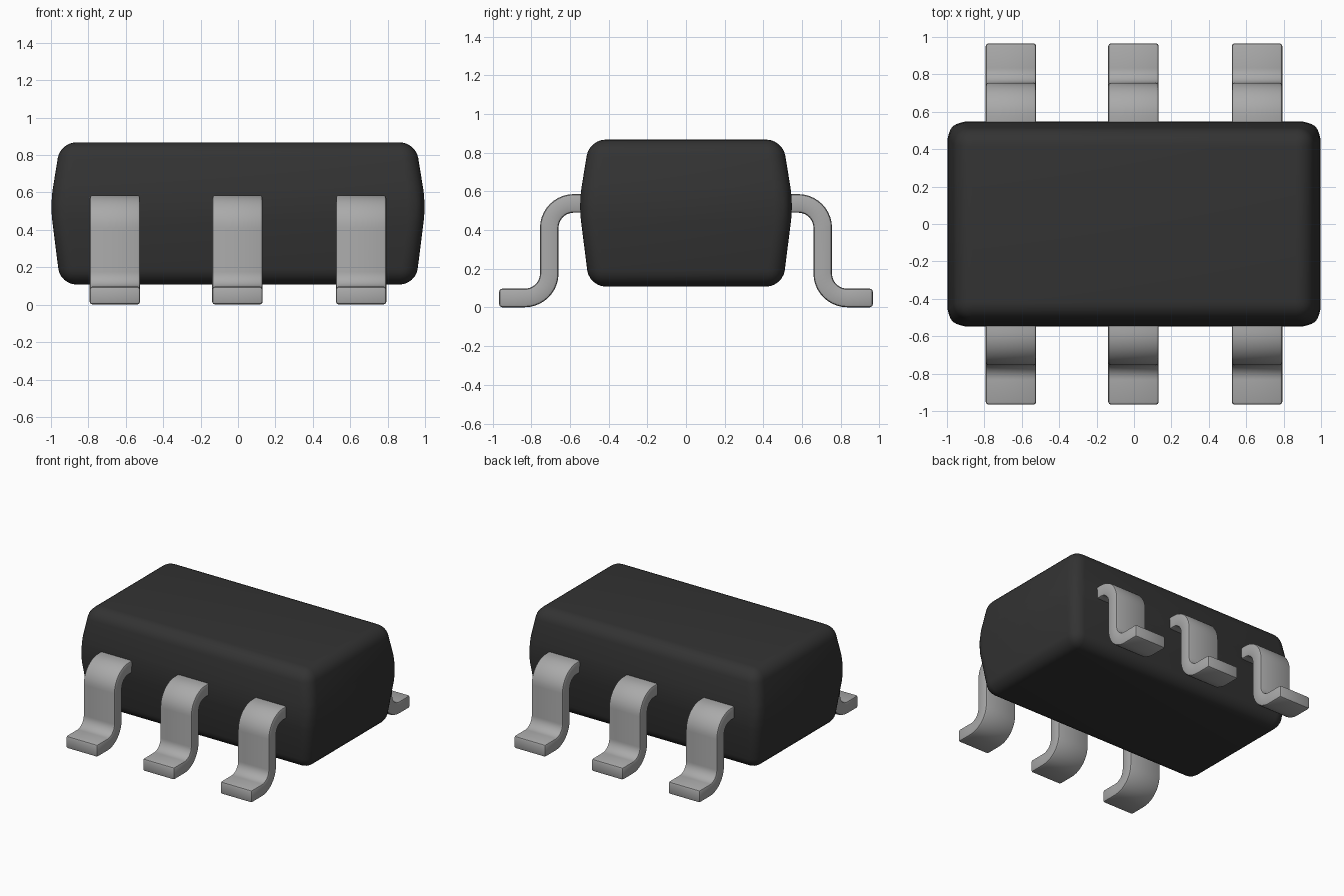
import bpy, bmesh, math

if "Cube" in bpy.data.objects:
    bpy.data.objects.remove(bpy.data.objects["Cube"], do_unlink=True)


def material(name, rgb, roughness):
    m = bpy.data.materials.new(name)
    m.use_nodes = True
    m.diffuse_color = (*rgb, 1)
    bsdf = m.node_tree.nodes["Principled BSDF"]
    bsdf.inputs["Base Color"].default_value = (*rgb, 1)
    bsdf.inputs["Roughness"].default_value = roughness
    return m


def lofted(name, rings, mat, bevel, segments, angle):
    """Join four-cornered rings into a closed solid with rounded edges."""
    bm = bmesh.new()
    loops = [[bm.verts.new(p) for p in ring] for ring in rings]
    for a, b in zip(loops, loops[1:]):
        for i in range(4):
            j = (i + 1) % 4
            bm.faces.new((a[i], a[j], b[j], b[i]))
    bm.faces.new(loops[0])
    bm.faces.new(loops[-1])
    bmesh.ops.recalc_face_normals(bm, faces=bm.faces)
    mesh = bpy.data.meshes.new(name)
    bm.to_mesh(mesh)
    bm.free()
    mesh.materials.append(mat)
    obj = bpy.data.objects.new(name, mesh)
    bpy.context.collection.objects.link(obj)
    mod = obj.modifiers.new("rounded_edges", "BEVEL")
    mod.width = bevel
    mod.segments = segments
    mod.limit_method = "ANGLE"
    mod.angle_limit = math.radians(angle)
    bpy.ops.object.select_all(action="DESELECT")
    obj.select_set(True)
    bpy.context.view_layer.objects.active = obj
    bpy.ops.object.modifier_apply(modifier=mod.name)
    bpy.ops.object.shade_smooth_by_angle(angle=math.radians(40))
    return obj


black = material("black_plastic", (0.033, 0.033, 0.033), 0.6)
metal = material("grey_metal", (0.40, 0.40, 0.40), 0.4)

# Package body: a rounded block that is widest at its waist
body_rings = [[(-x, -y, z), (x, -y, z), (x, y, z), (-x, y, z)]
              for x, y, z in ((0.95, 0.50, 0.108), (1.004, 0.554, 0.535), (0.95, 0.50, 0.868))]
lofted("package_body", body_rings, black, 0.085, 6, 5)

# Lead centre line as (y, z, tilt): shoulder bend, shin, ankle bend, foot
HALF, RADIUS, STEPS = 0.048, 0.127, 10
SHIN_Y, TOP_Z, FOOT_Z, TOE_Y = 0.707, 0.538, 0.049, 0.966
path = [(0.45, TOP_Z, 0)]
for i in range(STEPS + 1):
    t = math.pi / 2 * i / STEPS
    path.append((SHIN_Y - RADIUS + RADIUS * math.sin(t), TOP_Z - RADIUS + RADIUS * math.cos(t), t))
for i in range(STEPS + 1):
    t = math.pi / 2 * (1 - i / STEPS)
    path.append((SHIN_Y + RADIUS - RADIUS * math.sin(t), FOOT_Z + RADIUS - RADIUS * math.cos(t), t))
path.append((TOE_Y, FOOT_Z, 0))


def lead(name, cx, side, half_width=0.135):
    rings = []
    for y, z, t in path:
        dy, dz = HALF * math.sin(t), HALF * math.cos(t)
        rings.append([(cx - half_width, side * (y + dy), z + dz),
                      (cx + half_width, side * (y + dy), z + dz),
                      (cx + half_width, side * (y - dy), z - dz),
                      (cx - half_width, side * (y - dy), z - dz)])
    return lofted(name, rings, metal, 0.015, 2, 50)


# Three leads along each long side
for side, row in ((-1, "front"), (1, "back")):
    for place, cx in (("right", -0.658), ("middle", -0.003), ("left", 0.658)):
        lead(f"{row}_lead_{place}", cx, side)
